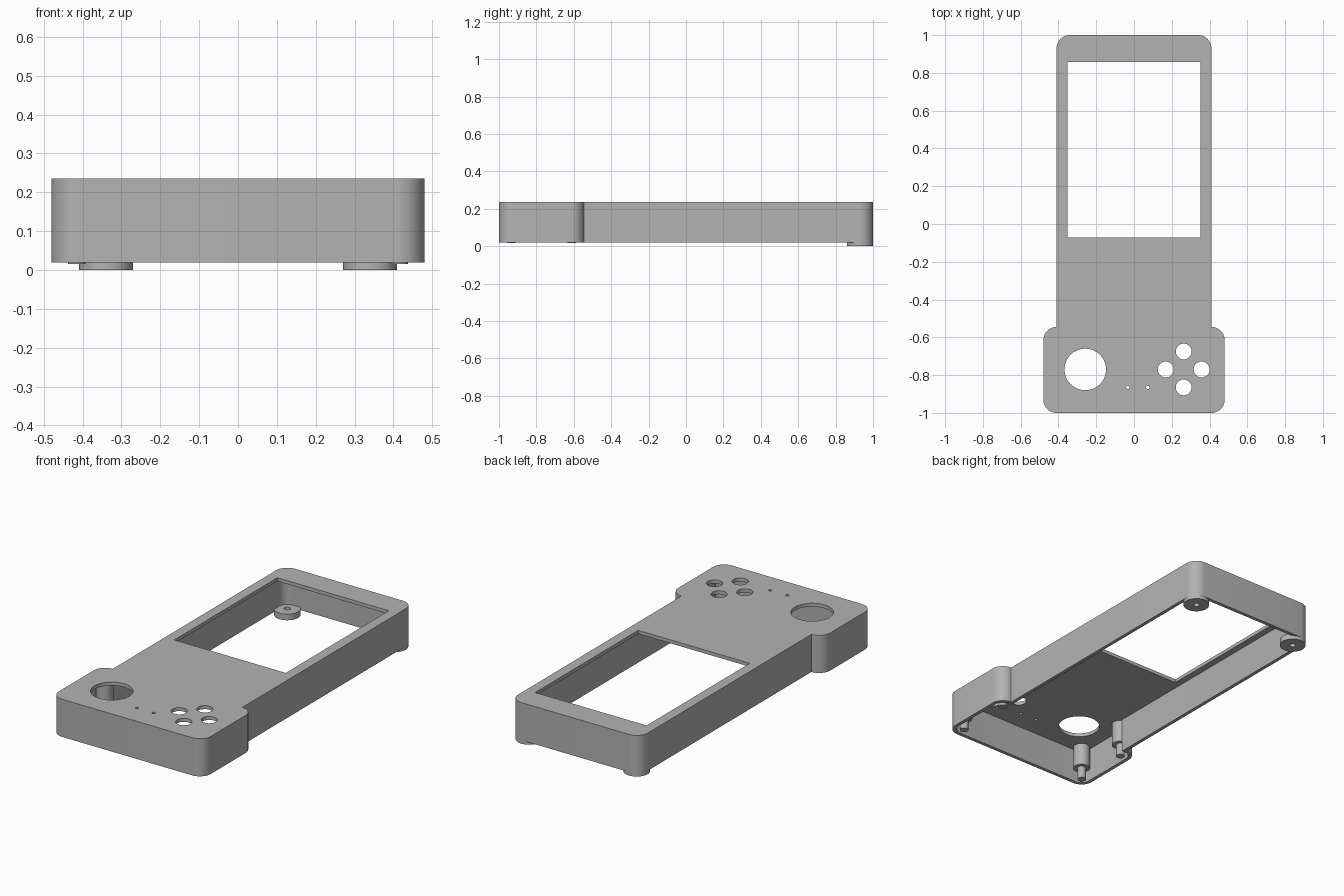
import bpy, bmesh, math
from mathutils import Vector

if "Cube" in bpy.data.objects:
    bpy.data.objects.remove(bpy.data.objects["Cube"], do_unlink=True)

GREY = (0.45, 0.45, 0.45, 1)
grey = bpy.data.materials.new("plain_grey")
grey.use_nodes = True
grey.diffuse_color = GREY
grey.node_tree.nodes["Principled BSDF"].inputs["Base Color"].default_value = GREY

BOTTOM, TOP = 0.02, 0.235
WALL, SKIN = 0.02, 0.02


def circle(x, y, r, n=48):
    return [(x + r * math.cos(math.tau * i / n), y + r * math.sin(math.tau * i / n))
            for i in range(n)]


def rounded(corners, steps=10):
    """Right-angled outline; each corner is (x, y, radius)."""
    pts = []
    for i, (x, y, r) in enumerate(corners):
        p = Vector((x, y))
        if r == 0:
            pts.append(p)
            continue
        before = (Vector(corners[i - 1][:2]) - p).normalized()
        after = (Vector(corners[(i + 1) % len(corners)][:2]) - p).normalized()
        centre = p + r * (before + after)
        for s in range(steps + 1):
            t = math.pi / 2 * s / steps
            pts.append(centre - r * (after * math.cos(t) + before * math.sin(t)))
    return pts


def case_outline(inset):
    """Narrow screen section above a wider control section."""
    w, n, r = 0.48 - inset, 0.41 - inset, 0.07 - inset
    front, back, step = -1 + inset, 1 - inset, -0.545 - inset
    half = [(w, front, r), (w, step, r), (n, step, 0), (n, back, r)]
    return rounded(half + [(-x, y, c) for x, y, c in reversed(half)])


def prism(name, outline, z0, z1):
    bm = bmesh.new()
    base = bm.faces.new([bm.verts.new((p[0], p[1], z0)) for p in outline])
    ext = bmesh.ops.extrude_face_region(bm, geom=[base])
    verts = [v for v in ext["geom"] if isinstance(v, bmesh.types.BMVert)]
    bmesh.ops.translate(bm, verts=verts, vec=(0, 0, z1 - z0))
    bmesh.ops.recalc_face_normals(bm, faces=bm.faces)
    mesh = bpy.data.meshes.new(name)
    bm.to_mesh(mesh)
    bm.free()
    mesh.materials.append(grey)
    obj = bpy.data.objects.new(name, mesh)
    bpy.context.collection.objects.link(obj)
    return obj


def activate(obj):
    bpy.ops.object.select_all(action="DESELECT")
    obj.select_set(True)
    bpy.context.view_layer.objects.active = obj


def cut(obj, outline, z0, z1):
    cutter = prism("cutter", outline, z0, z1)
    cutter.hide_render = True
    mod = obj.modifiers.new("cut", "BOOLEAN")
    mod.operation, mod.solver, mod.object = "DIFFERENCE", "EXACT", cutter
    activate(obj)
    bpy.ops.object.modifier_apply(modifier=mod.name)
    bpy.data.objects.remove(cutter, do_unlink=True)


def smooth(obj):
    activate(obj)
    bpy.ops.object.shade_smooth_by_angle(angle=math.radians(30))


# Hollow case, open underneath
case = prism("case", case_outline(0), BOTTOM, TOP)
cut(case, case_outline(WALL), -0.1, TOP - SKIN)

# Openings: screen, joystick, four buttons, two pinholes
openings = [[(-0.352, -0.072), (0.352, -0.072), (0.352, 0.858), (-0.352, 0.858)],
            circle(-0.258, -0.77, 0.11)]
for dx, dy in ((1, 0), (-1, 0), (0, 1), (0, -1)):
    openings.append(circle(0.263 + 0.095 * dx, -0.77 + 0.095 * dy, 0.042))
for x in (-0.033, 0.073):
    openings.append(circle(x, -0.865, 0.009, 20))
for outline in openings:
    cut(case, outline, 0.18, 0.3)
smooth(case)

for side, sx in (("left", 1), ("right", -1)):
    # Ring feet under the back corners
    foot = prism(side + "_back_foot", circle(0.34 * sx, 0.93, 0.0695), 0, 0.035)
    cut(foot, circle(0.34 * sx, 0.93, 0.016, 24), -0.1, 0.1)
    smooth(foot)

    # Stepped posts inside the control section
    for end, y in (("front", -0.935), ("rear", -0.61)):
        x = 0.415 * sx
        smooth(prism(f"{side}_{end}_post", circle(x, y, 0.045, 32), 0.085, TOP - SKIN / 2))
        smooth(prism(f"{side}_{end}_pin", circle(x, y, 0.023, 24), 0.016, 0.1))
